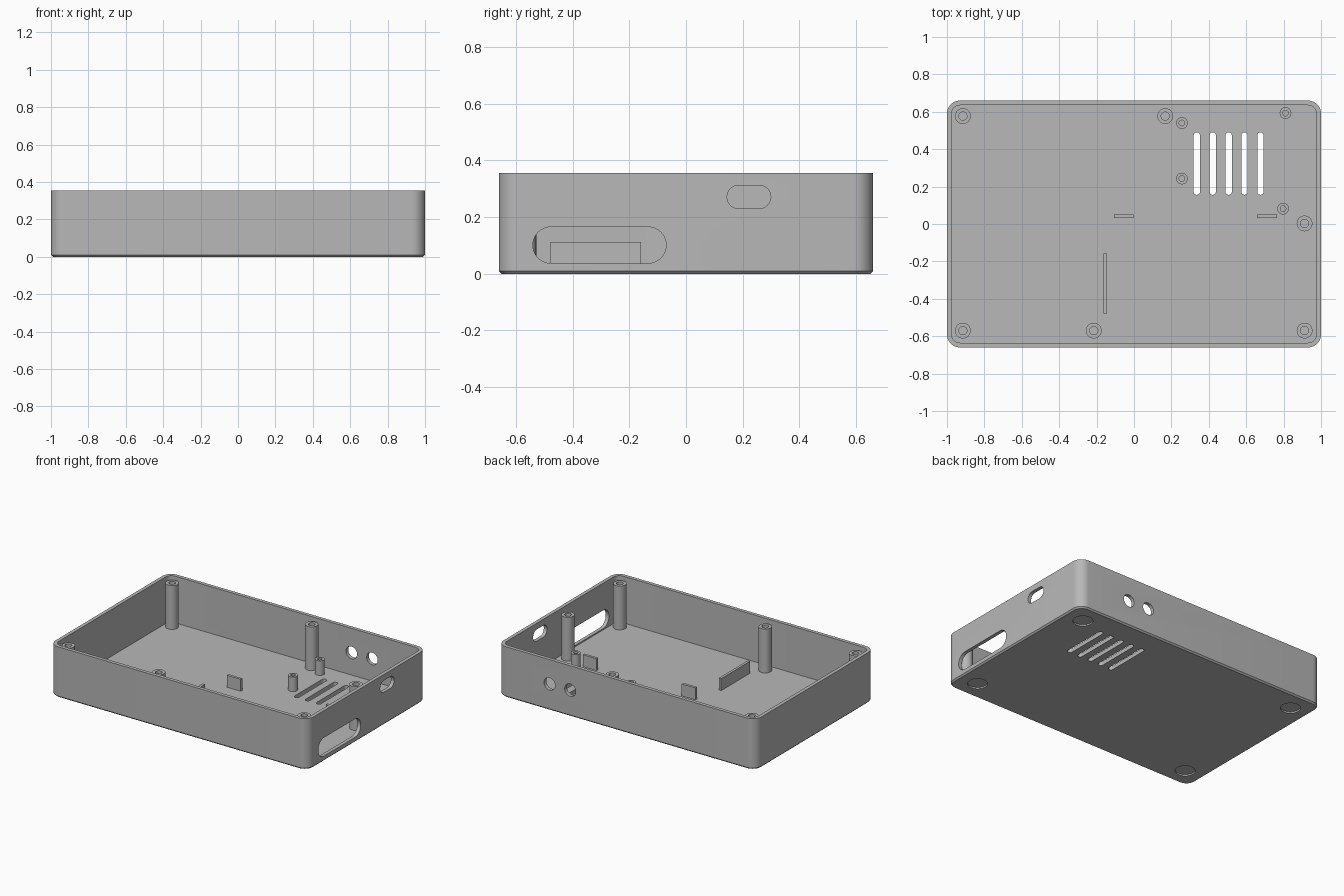
import bpy, bmesh, math
from mathutils import Matrix, Vector

if "Cube" in bpy.data.objects:
    bpy.data.objects.remove(bpy.data.objects["Cube"])

HALF_X, HALF_Y, HEIGHT = 1.0, 0.66, 0.355
WALL, FLOOR, CORNER, CHAMFER = 0.025, 0.028, 0.07, 0.01

grey = bpy.data.materials.new("plain_grey")
grey.use_nodes = True
grey.diffuse_color = (0.48, 0.48, 0.48, 1)
grey.node_tree.nodes["Principled BSDF"].inputs["Base Color"].default_value = grey.diffuse_color


def outline(hx, hy, r, steps=10):
    """Rounded rectangle; a slot or circle when r equals the half size."""
    pts = []
    for k, (sx, sy) in enumerate([(1, 1), (-1, 1), (-1, -1), (1, -1)]):
        for i in range(steps + 1):
            a = (k + i / steps) * math.pi / 2
            pts.append((sx * (hx - r) + r * math.cos(a), sy * (hy - r) + r * math.sin(a)))
    return pts


def loft(bm, sections, capped=True, matrix=Matrix()):
    """Skin a stack of (outline, height) sections."""
    rings = [[bm.verts.new(matrix @ Vector((x, y, z))) for x, y in pts] for pts, z in sections]
    n = len(rings[0])
    for low, high in zip(rings, rings[1:]):
        for i in range(n):
            j = (i + 1) % n
            bm.faces.new((low[i], low[j], high[j], high[i]))
    if capped:
        bm.faces.new(rings[0][::-1])
        bm.faces.new(rings[-1])


def finish(bm, name):
    bmesh.ops.remove_doubles(bm, verts=bm.verts, dist=1e-5)
    bmesh.ops.recalc_face_normals(bm, faces=bm.faces)
    mesh = bpy.data.meshes.new(name)
    bm.to_mesh(mesh)
    bm.free()
    mesh.materials.append(grey)
    obj = bpy.data.objects.new(name, mesh)
    bpy.context.collection.objects.link(obj)
    return obj


def smooth(obj):
    bpy.ops.object.select_all(action='DESELECT')
    obj.select_set(True)
    bpy.context.view_layer.objects.active = obj
    bpy.ops.object.shade_smooth_by_angle(angle=math.radians(30))


# Open tray with a chamfered bottom edge
def tray_section(inset):
    return outline(HALF_X - inset, HALF_Y - inset, CORNER - inset)


bm = bmesh.new()
loft(bm, [(tray_section(CHAMFER), 0), (tray_section(0), CHAMFER), (tray_section(0), HEIGHT),
          (tray_section(WALL), HEIGHT), (tray_section(WALL), FLOOR)])
tray = finish(bm, "tray")

# Cutters for all the openings
cut = bmesh.new()


def cut_slot(hx, hy, depth, matrix):
    shape = outline(hx, hy, min(hx, hy))
    loft(cut, [(shape, -depth), (shape, depth)], matrix=matrix)


# Vent slots in the floor
for i in range(5):
    cut_slot(0.017, 0.167, 0.06, Matrix.Translation((0.336 + i * 0.085, 0.323, 0)))

# Shallow round foot recesses underneath
for sx in (-1, 1):
    for sy in (-1, 1):
        cut_slot(0.064, 0.064, 0.01, Matrix.Translation((sx * 0.86, sy * 0.52, 0)))

# Side wall slots: local x runs along y, local y runs along z
side = Matrix(((0, 0, 1, 0), (1, 0, 0, 0), (0, 1, 0, 0), (0, 0, 0, 1)))
for y, z, hy, hz in [(-0.305, 0.101, 0.235, 0.064), (0.222, 0.271, 0.077, 0.041)]:
    cut_slot(hy, hz, 0.05, Matrix.Translation((HALF_X, y, z)) @ side)

# Round holes in the back wall
for x in (0.435, 0.595):
    cut_slot(0.043, 0.043, 0.05,
             Matrix.Translation((x, HALF_Y, 0.185)) @ Matrix.Rotation(math.pi / 2, 4, 'X'))

cutter = finish(cut, "opening_cutter")
cutter.hide_render = True
mod = tray.modifiers.new("openings", 'BOOLEAN')
mod.object = cutter
mod.operation = 'DIFFERENCE'
mod.solver = 'EXACT'
bpy.context.view_layer.objects.active = tray
bpy.ops.object.modifier_apply(modifier=mod.name)
bpy.data.objects.remove(cutter)
smooth(tray)


# Hollow posts
def post(name, x, y, radius, bore, top):
    bm = bmesh.new()
    base = FLOOR - 0.004
    outer, inner = outline(radius, radius, radius, 8), outline(bore, bore, bore, 8)
    loft(bm, [(outer, base), (outer, top), (inner, top), (inner, base)],
         capped=False, matrix=Matrix.Translation((x, y, 0)))
    smooth(finish(bm, name))


for x, y in [(-0.915, 0.577), (0.167, 0.577), (0.912, 0.003),
             (-0.915, -0.57), (-0.215, -0.57), (0.912, -0.57)]:
    post("tall_screw_post", x, y, 0.042, 0.022, 0.335)

for x, y in [(0.256, 0.54), (0.256, 0.243), (0.81, 0.593), (0.797, 0.082)]:
    post("short_board_post", x, y, 0.031, 0.015, 0.13)

# Upright tabs on the floor
for name, x, y, hx, hy in [("left_support_tab", 0.711, 0.041, 0.053, 0.009),
                           ("middle_support_tab", -0.055, 0.041, 0.053, 0.009),
                           ("long_support_rib", -0.153, -0.318, 0.009, 0.16)]:
    bm = bmesh.new()
    bmesh.ops.create_cube(bm, size=1)
    low, top = FLOOR - 0.004, 0.112
    bmesh.ops.scale(bm, vec=(2 * hx, 2 * hy, top - low), verts=bm.verts)
    bmesh.ops.translate(bm, vec=(x, y, (low + top) / 2), verts=bm.verts)
    finish(bm, name)
